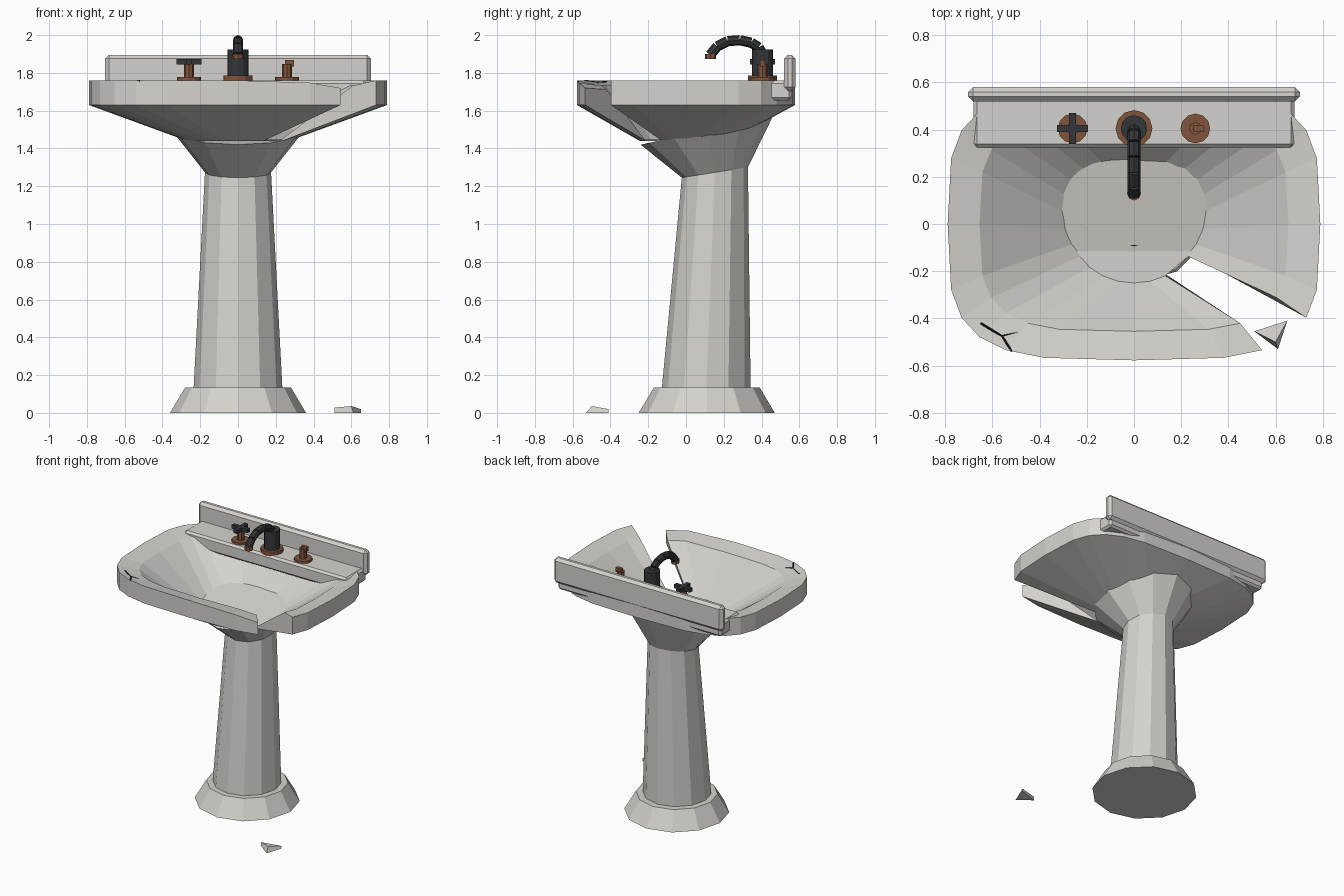
import bpy, bmesh
from math import sin, cos, radians, pi
from mathutils import Vector

if "Cube" in bpy.data.objects:
    bpy.data.objects.remove(bpy.data.objects["Cube"], do_unlink=True)


def material(name, rgb):
    m = bpy.data.materials.new(name)
    m.use_nodes = True
    m.diffuse_color = (*rgb, 1)
    m.node_tree.nodes["Principled BSDF"].inputs["Base Color"].default_value = (*rgb, 1)
    return m


ceramic = material("aged ceramic", (0.66, 0.65, 0.61))
dark_metal = material("dark metal", (0.035, 0.037, 0.042))
copper = material("rusty copper", (0.22, 0.09, 0.045))
black = material("crack black", (0.01, 0.01, 0.01))


def finish(name, bm, mat):
    bmesh.ops.recalc_face_normals(bm, faces=bm.faces)
    mesh = bpy.data.meshes.new(name)
    bm.to_mesh(mesh)
    bm.free()
    mesh.materials.append(mat)
    ob = bpy.data.objects.new(name, mesh)
    bpy.context.collection.objects.link(ob)
    return ob


def bridge(bm, a, b, closed=True):
    n = len(a)
    for i in range(n if closed else n - 1):
        j = (i + 1) % n
        bm.faces.new((a[i], a[j], b[j], b[i]))


def loft(name, mat, rings, sides=12):
    """Rings are (radius, centre y, centre z, slope along y)."""
    bm = bmesh.new()
    loops = []
    for r, cy, z, slope in rings:
        loop = []
        for i in range(sides):
            a = 2 * pi * i / sides
            loop.append(bm.verts.new((r * cos(a), cy + r * sin(a), z + slope * r * sin(a))))
        loops.append(loop)
    for a, b in zip(loops, loops[1:]):
        bridge(bm, a, b)
    bm.faces.new(loops[0])
    bm.faces.new(loops[-1])
    return finish(name, bm, mat)


def rod(name, mat, start, end, r, sides=12):
    start, end = Vector(start), Vector(end)
    axis = end - start
    bm = bmesh.new()
    bmesh.ops.create_cone(bm, cap_ends=True, segments=sides, radius1=r, radius2=r, depth=axis.length)
    ob = finish(name, bm, mat)
    ob.location = (start + end) / 2
    ob.rotation_euler = axis.to_track_quat("Z", "Y").to_euler()
    return ob


def box(name, mat, lo, hi, bevel=0):
    lo, hi = Vector(lo), Vector(hi)
    bm = bmesh.new()
    bmesh.ops.create_cube(bm, size=1)
    for v in bm.verts:
        v.co = Vector([(l + h) / 2 + c * (h - l) for l, h, c in zip(lo, hi, v.co)])
    if bevel:
        bmesh.ops.bevel(bm, geom=bm.edges[:], offset=bevel, segments=1, affect="EDGES")
    return finish(name, bm, mat)


# Pedestal: foot, tapering shaft and tilted flare that enters the basin
loft("pedestal_foot", ceramic, [(0.36, 0.11, 0, 0), (0.28, 0.11, 0.135, 0)])
loft("pedestal_shaft", ceramic, [(0.235, 0.107, 0.13, 0), (0.175, 0.153, 1.275, 0.16)])
loft("pedestal_flare", ceramic, [(0.175, 0.153, 1.273, 0.16), (0.35, 0.11, 1.495, 0.214)])


# Basin: rounded rectangular shell with a broken wedge at its front left
def spow(v, p):
    return (abs(v) ** p) * (1 if v >= 0 else -1)


def basin():
    bm = bmesh.new()
    angles = [radians(-30 + 15 * i) for i in range(23)]
    # half width, half depth, centre y, height, superellipse exponent
    profile = [
        (0.265, 0.225, -0.025, 1.447, 2.0),
        (0.655, 0.455, 0, 1.732, 3.7),
        (0.79, 0.578, 0, 1.76, 3.7),
        (0.79, 0.578, 0, 1.63, 3.7),
        (0.27, 0.235, -0.01, 1.44, 2.0),
    ]
    loops = []
    for k, (rx, ry, cy, z, n) in enumerate(profile):
        loop = [bm.verts.new((rx * spow(cos(a), 2 / n), cy + ry * spow(sin(a), 2 / n), z))
                for a in angles]
        if k == 2:
            # rim sags towards the break
            loop[-1].co.z -= 0.04
            loop[-2].co.z -= 0.012
        if k == 1:
            loop[-1].co.z -= 0.02
        loops.append(loop)
    for a, b in zip(loops, loops[1:]):
        bridge(bm, a, b, closed=False)
    bm.faces.new(loops[0])
    bm.faces.new(loops[-1])
    for end in (0, -1):
        bm.faces.new([loop[end] for loop in loops])
    bm.faces.new((loops[0][0], loops[0][-1], loops[-1][-1], loops[-1][0]))
    return finish("basin", bm, ceramic)


basin()
rod("drain", black, (0, -0.07, 1.44), (0, -0.07, 1.4525), 0.025)

# Tap deck and splashback
box("tap_deck", ceramic, (-0.68, 0.325, 1.655), (0.68, 0.56, 1.76), 0.015)
box("splashback", ceramic, (-0.703, 0.52, 1.705), (0.703, 0.58, 1.895), 0.02)

# Faucet: flange, body, segmented gooseneck and nozzle
TAP_Y = 0.405
rod("faucet_flange", copper, (0, TAP_Y, 1.755), (0, TAP_Y, 1.785), 0.078)
rod("faucet_body", dark_metal, (0, TAP_Y, 1.78), (0, TAP_Y, 1.925), 0.056)
neck = [(0.405, 1.90), (0.385, 1.935), (0.345, 1.96), (0.285, 1.973),
        (0.22, 1.968), (0.165, 1.94), (0.128, 1.895)]
for i, ((y0, z0), (y1, z1)) in enumerate(zip(neck, neck[1:])):
    rod(f"faucet_neck_{i + 1}", dark_metal, (0, y0, z0), (0, y1, z1), 0.027, 8)
rod("faucet_nozzle", copper, (0, 0.13, 1.873), (0, 0.13, 1.9), 0.03, 8)

# Tap handles: the right one whole, the left one snapped to a stub
for side, x in (("right", -0.26), ("left", 0.26)):
    rod(f"{side}_tap_flange", copper, (x, TAP_Y, 1.755), (x, TAP_Y, 1.777), 0.063)
    rod(f"{side}_tap_stem", copper, (x, TAP_Y, 1.77), (x, TAP_Y, 1.848), 0.027, 8)
for name, dx, dy in (("across", 0.066, 0.015), ("along", 0.015, 0.066)):
    box(f"right_tap_bar_{name}", dark_metal, (-0.26 - dx, TAP_Y - dy, 1.845),
        (-0.26 + dx, TAP_Y + dy, 1.873))
box("left_tap_stub", copper, (0.25, TAP_Y - 0.012, 1.835), (0.297, TAP_Y + 0.012, 1.868))

# Hairline crack on the rim, running down the outer wall
hub = (-0.56, -0.475, 1.749)
for i, tip in enumerate([(-0.65, -0.42, 1.752), (-0.48, -0.455, 1.735),
                         (-0.535, -0.515, 1.756), (-0.605, -0.45, 1.75)]):
    rod(f"rim_crack_{i + 1}", black, hub, tip, 0.005, 4)
rod("rim_crack_edge", black, (-0.535, -0.515, 1.756), (-0.518, -0.54, 1.757), 0.005, 4)

# Broken shard lying on the floor
bm = bmesh.new()
base = [bm.verts.new(p) for p in ((0.51, -0.455, 0), (0.61, -0.53, 0), (0.65, -0.41, 0))]
top = [bm.verts.new(p) for p in ((0.51, -0.455, 0.028), (0.6, -0.5, 0.036), (0.65, -0.41, 0.02))]
bridge(bm, base, top)
bm.faces.new(base)
bm.faces.new(top)
finish("floor_shard", bm, ceramic)
